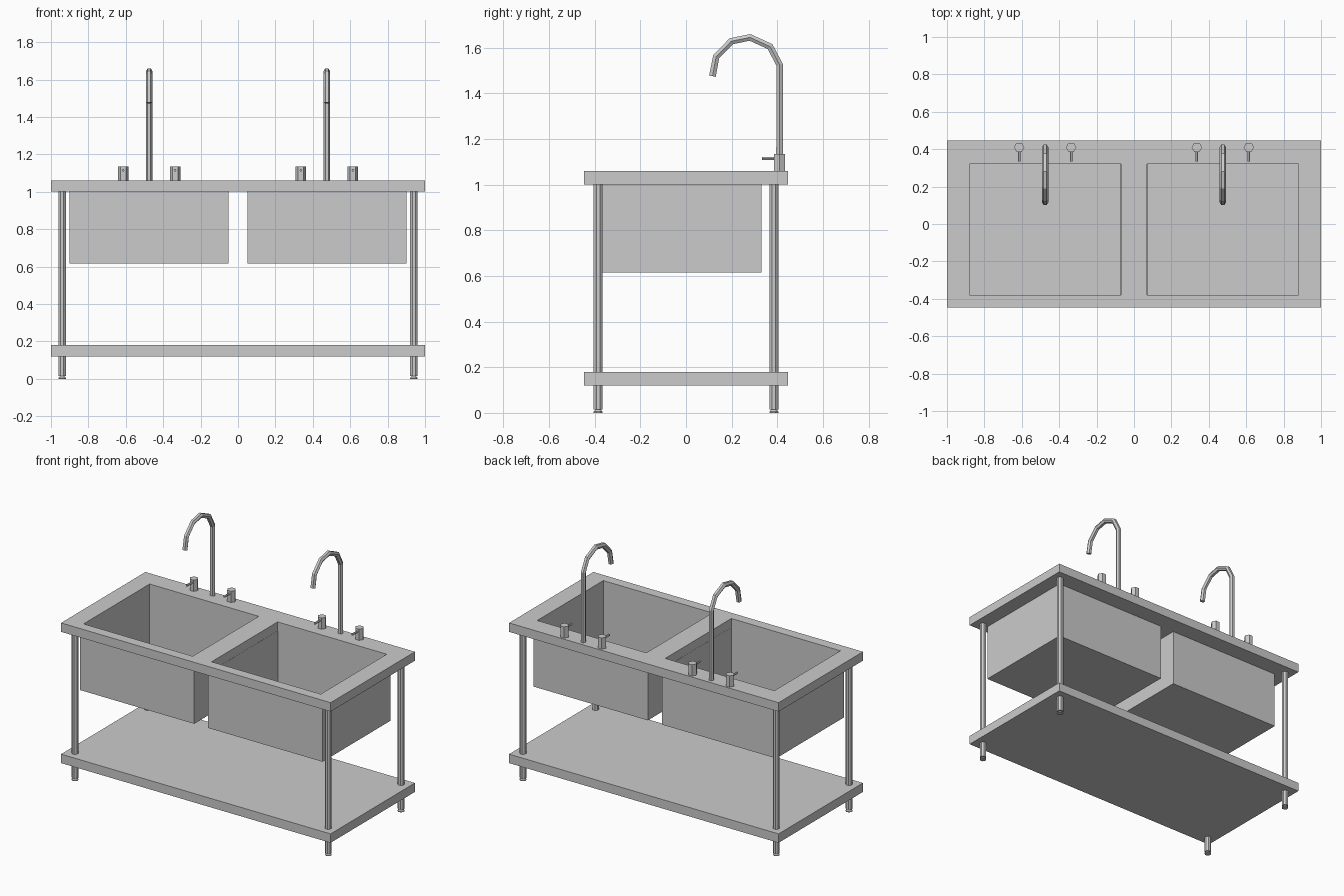
import bpy, bmesh, math
from mathutils import Matrix, Vector

if "Cube" in bpy.data.objects:
    bpy.data.objects.remove(bpy.data.objects["Cube"])


def finish(name, bm):
    bmesh.ops.recalc_face_normals(bm, faces=bm.faces[:])
    me = bpy.data.meshes.new(name)
    bm.to_mesh(me)
    bm.free()
    ob = bpy.data.objects.new(name, me)
    bpy.context.collection.objects.link(ob)
    return ob


def add_box(bm, x0, x1, y0, y1, z0, z1):
    m = Matrix.Translation(((x0 + x1) / 2, (y0 + y1) / 2, (z0 + z1) / 2)) \
        @ Matrix.Diagonal((x1 - x0, y1 - y0, z1 - z0, 1))
    return bmesh.ops.create_cube(bm, size=1, matrix=m)["verts"]


def sweep(bm, path, radii, sides, phase=0.0):
    """Capped tube along a path lying in a plane of constant x."""
    pts = [Vector(p) for p in path]
    rings = []
    side = Vector((1, 0, 0))
    for i, p in enumerate(pts):
        a = (p - pts[i - 1]).normalized() if i else Vector()
        b = (pts[i + 1] - p).normalized() if i < len(pts) - 1 else Vector()
        other = (a + b).normalized().cross(side)
        rings.append([bm.verts.new(p + radii[i] * (
            side * math.cos(phase + k * math.tau / sides)
            + other * math.sin(phase + k * math.tau / sides))) for k in range(sides)])
    for r, s in zip(rings, rings[1:]):
        for k in range(sides):
            n = (k + 1) % sides
            bm.faces.new((r[k], r[n], s[n], s[k]))
    bm.faces.new(rings[0])
    bm.faces.new(rings[-1])


HALF_Y = 0.447

# Countertop: a grid of cells with the two basin openings left out
xs = [-1, -0.88, -0.07, 0.07, 0.88, 1]
ys = [-HALF_Y, -0.38, 0.32, HALF_Y]
bm = bmesh.new()
grid = [[bm.verts.new((x, y, 1.0)) for y in ys] for x in xs]
for i in range(5):
    for j in range(3):
        if not (j == 1 and i in (1, 3)):
            bm.faces.new((grid[i][j], grid[i + 1][j], grid[i + 1][j + 1], grid[i][j + 1]))
ext = bmesh.ops.extrude_face_region(bm, geom=bm.faces[:], use_keep_orig=True)
bmesh.ops.translate(bm, vec=(0, 0, 0.06),
                    verts=[v for v in ext["geom"] if isinstance(v, bmesh.types.BMVert)])
finish("countertop", bm)

# Lower shelf
bm = bmesh.new()
add_box(bm, -1, 1, -HALF_Y, HALF_Y, 0.12, 0.18)
finish("lower_shelf", bm)

for sx, label in ((-1, "left"), (1, "right")):
    # Basin: box whose top is inset and sunk
    cx = sx * 0.476
    bm = bmesh.new()
    add_box(bm, cx - 0.424, cx + 0.424, -0.39, 0.33, 0.615, 1.0)
    top = max(bm.faces, key=lambda f: f.calc_center_median().z)
    bmesh.ops.inset_region(bm, faces=[top], thickness=0.01)
    for v in top.verts:
        v.co.x = cx + math.copysign(0.405, v.co.x - cx)
    sunk = bmesh.ops.extrude_discrete_faces(bm, faces=[top])["faces"][0]
    for v in sunk.verts:
        v.co.z = 0.63
    finish(label + "_basin", bm)

    # Gooseneck tap
    fx = sx * 0.475
    bm = bmesh.new()
    profile = [(0.41, 1.06), (0.41, 1.525), (0.368, 1.605), (0.28, 1.645),
               (0.198, 1.628), (0.132, 1.56), (0.116, 1.475)]
    sweep(bm, [(fx, y, z) for y, z in profile], [0.017] * len(profile), 6)
    finish(label + "_tap_spout", bm)

    # Tap handles with small levers
    for hx, side in ((-0.139, "a"), (0.139, "b")):
        x = fx + hx
        bm = bmesh.new()
        sweep(bm, [(x, 0.41, 1.06), (x, 0.41, 1.135)], [0.028] * 2, 6)
        sweep(bm, [(x, 0.40, 1.115), (x, 0.333, 1.115)], [0.007] * 2, 6)
        finish(f"{label}_tap_handle_{side}", bm)

    # Legs with flared feet
    for sy, end in ((-1, "front"), (1, "back")):
        x, y = sx * 0.94, sy * 0.385
        bm = bmesh.new()
        sweep(bm, [(x, y, 0.015), (x, y, 1.0)], [0.021] * 2, 8, math.pi / 8)
        sweep(bm, [(x, y, 0), (x, y, 0.005), (x, y, 0.016)], [0.021, 0.021, 0.011], 8, math.pi / 8)
        finish(f"{end}_{label}_leg", bm)
